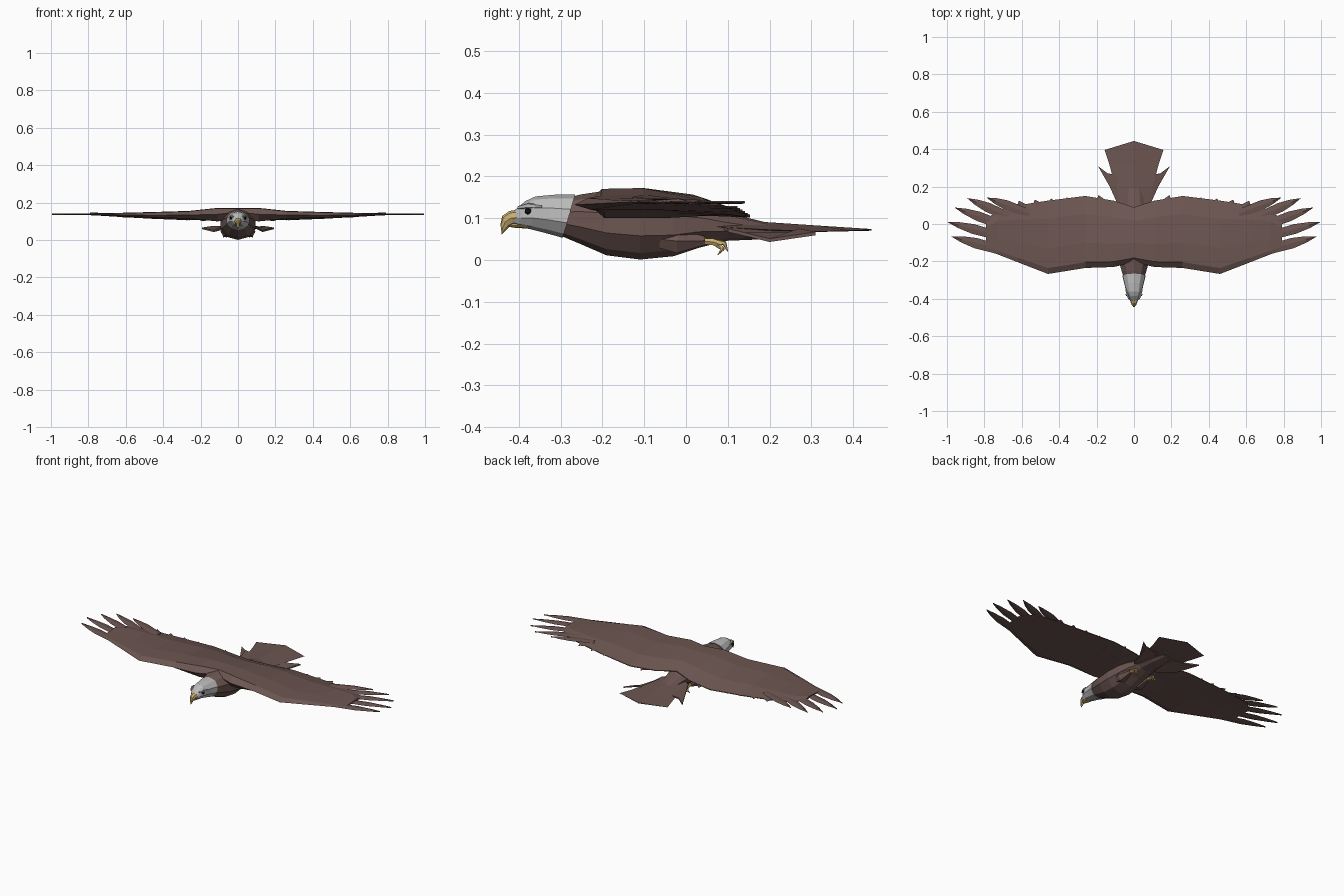
import bpy, bmesh, math
from mathutils import Vector


def material(name, rgb):
    m = bpy.data.materials.new(name)
    m.diffuse_color = (*rgb, 1)
    return m


BROWN = material("brown_feather", (0.15, 0.092, 0.082))
WHITE = material("pale_feather", (0.5, 0.5, 0.5))
YELLOW = material("horn_yellow", (0.6, 0.43, 0.16))
BLACK = material("eye_black", (0.01, 0.01, 0.01))


def finish(bm, name, mat, mirror=False):
    bmesh.ops.recalc_face_normals(bm, faces=bm.faces)
    me = bpy.data.meshes.new(name)
    bm.to_mesh(me)
    bm.free()
    me.materials.append(mat)
    ob = bpy.data.objects.new(name, me)
    bpy.context.collection.objects.link(ob)
    if mirror:
        ob.modifiers.new("mirror", 'MIRROR').use_axis[0] = True
    return ob


def loft(bm, rings, cap_start=True):
    rows = [[bm.verts.new(p) for p in r] for r in rings]
    n = len(rows[0])
    for a, b in zip(rows, rows[1:]):
        for i in range(n):
            j = (i + 1) % n
            bm.faces.new((a[i], a[j], b[j], b[i]))
    bm.faces.new(rows[-1])
    if cap_start:
        bm.faces.new(rows[0])


def oval(y, w, z0, z1, n=10, lean=0.0):
    # cross-section across the body; lean shifts the top along y
    out = []
    for i in range(n):
        a = math.pi / 2 + 2 * math.pi * i / n
        out.append((w * math.cos(a), y + lean * math.sin(a),
                    (z0 + z1) / 2 + (z1 - z0) / 2 * math.sin(a)))
    return out


def blade(bm, base, tip, w, z0, z1, t=0.007):
    # pointed feather: flat outline with a raised spine
    b, e = Vector((*base, z0)), Vector((*tip, z1))
    d = (e - b).normalized()
    s = Vector((-d.y, d.x, 0)) * w
    up = Vector((0, 0, t / 2))

    def ring(f, k):
        c = b.lerp(e, f)
        return [c + s * k, c + up, c - s * k, c - up]
    loft(bm, [ring(0, 0.9), ring(0.55, 1), ring(0.8, 0.62), ring(1, 0.04)])


def limb(bm, points, radii, n=6):
    # tapered tube along a few points
    rings = []
    for i, p in enumerate(points):
        d = Vector(points[min(i + 1, len(points) - 1)]) - Vector(points[max(i - 1, 0)])
        q = d.to_track_quat('Z', 'Y')
        rings.append([Vector(p) + q @ Vector((radii[i] * math.cos(2 * math.pi * k / n),
                                              radii[i] * math.sin(2 * math.pi * k / n), 0))
                      for k in range(n)])
    loft(bm, rings)


# Body
bm = bmesh.new()
loft(bm, [oval(*r) for r in (
    (-0.30, 0.052, 0.058, 0.145), (-0.25, 0.07, 0.037, 0.157), (-0.19, 0.088, 0.011, 0.166),
    (-0.11, 0.098, 0.001, 0.165), (-0.03, 0.092, 0.009, 0.155), (0.03, 0.078, 0.029, 0.14),
    (0.10, 0.06, 0.046, 0.112), (0.20, 0.045, 0.05, 0.088), (0.27, 0.02, 0.058, 0.08))])
finish(bm, "body", BROWN)

# Head and neck
bm = bmesh.new()
loft(bm, [oval(*r, lean=l) for r, l in (
    ((-0.414, 0.016, 0.088, 0.12), 0.005), ((-0.392, 0.032, 0.079, 0.141), 0.008),
    ((-0.365, 0.044, 0.073, 0.152), 0.005), ((-0.325, 0.052, 0.064, 0.156), 0.01),
    ((-0.28, 0.064, 0.053, 0.157), 0.015))])
finish(bm, "head", WHITE)

# Hooked beak
bm = bmesh.new()
loft(bm, [oval(*r, n=8, lean=l) for r, l in (
    ((-0.392, 0.027, 0.083, 0.121), -0.008), ((-0.417, 0.018, 0.084, 0.117), -0.006),
    ((-0.432, 0.012, 0.078, 0.105), -0.008), ((-0.439, 0.006, 0.068, 0.085), -0.005),
    ((-0.441, 0.001, 0.061, 0.064), 0))])
finish(bm, "upper_beak", YELLOW)
bm = bmesh.new()
loft(bm, [oval(-0.38, 0.024, 0.075, 0.09, 8), oval(-0.41, 0.014, 0.077, 0.088, 8),
          oval(-0.429, 0.004, 0.08, 0.086, 8)])
finish(bm, "lower_beak", YELLOW)

# Eyes and brows
bm = bmesh.new()
bmesh.ops.create_icosphere(bm, subdivisions=1, radius=0.009)
bmesh.ops.translate(bm, vec=(0.037, -0.378, 0.117), verts=bm.verts)
finish(bm, "eyes", BLACK, True)
bm = bmesh.new()
limb(bm, [(0.026, -0.402, 0.125), (0.036, -0.378, 0.13), (0.044, -0.345, 0.128)],
     [0.004, 0.007, 0.003], 5)
finish(bm, "brows", WHITE, True)

# Wings: x, leading y, trailing y, leading z, top z, trailing z, bottom z
bm = bmesh.new()
sections = []
for x, yl, yt, zl, zt, ze, zb in (
        (0.0, -0.205, 0.09, 0.15, 0.172, 0.125, 0.115),
        (0.11, -0.23, 0.125, 0.138, 0.172, 0.112, 0.1),
        (0.26, -0.235, 0.15, 0.134, 0.156, 0.108, 0.115),
        (0.46, -0.267, 0.125, 0.132, 0.15, 0.116, 0.12),
        (0.62, -0.205, 0.1, 0.135, 0.146, 0.125, 0.127),
        (0.73, -0.162, 0.075, 0.137, 0.144, 0.132, 0.132),
        (0.79, -0.138, 0.02, 0.138, 0.142, 0.135, 0.135)):
    c = yt - yl
    sections.append([(x, yl, zl), (x, yl + 0.08 * c, zt - 0.002), (x, yl + 0.35 * c, zt),
                     (x, yl + 0.75 * c, (zt + ze) / 2 + 0.008), (x, yt, ze + 0.002), (x, yt, ze - 0.002),
                     (x, yl + 0.5 * c, zb), (x, yl + 0.1 * c, zb)])
loft(bm, sections, cap_start=False)
finish(bm, "wings", BROWN, True)

# Splayed wingtip feathers
bm = bmesh.new()
for base, tip, w in (((0.56, 0.055), (0.785, 0.14), 0.026), ((0.65, 0.03), (0.89, 0.137), 0.026),
                     ((0.68, -0.015), (0.957, 0.087), 0.026), ((0.70, -0.07), (0.995, 0.01), 0.026),
                     ((0.69, -0.145), (0.975, -0.067), 0.028)):
    blade(bm, base, tip, w, 0.137, 0.138)
finish(bm, "wingtip_feathers", BROWN, True)

# Trailing-edge feathers
bm = bmesh.new()
for i in range(6):
    x = 0.15 + 0.085 * i
    blade(bm, (x - 0.02, -0.02), (x + 0.04, 0.153 - 0.006 * i), 0.045, 0.112 + 0.003 * i, 0.105 + 0.004 * i)
finish(bm, "trailing_feathers", BROWN, True)

# Tail fan: y, half width, centre z, edge z
bm = bmesh.new()
loft(bm, [[(-w, y - k, ze), (0, y, zc), (w, y - k, ze), (0, y, zc - t)] for y, w, zc, ze, t, k in (
    (0.06, 0.06, 0.096, 0.08, 0.03, 0), (0.2, 0.1, 0.09, 0.072, 0.025, 0),
    (0.32, 0.132, 0.082, 0.068, 0.015, 0), (0.444, 0.157, 0.074, 0.07, 0.004, 0.048))])
finish(bm, "tail", BROWN)

# Side feathers under the tail
bm = bmesh.new()
outline = [(0.03, 0.08, 0.08), (0.085, 0.1, 0.07), (0.13, 0.2, 0.046),
           (0.193, 0.31, 0.062), (0.14, 0.27, 0.07), (0.05, 0.26, 0.065)]
loft(bm, [[(x, y, z + d) for x, y, z in outline] for d in (-0.003, 0.005)])
finish(bm, "tail_side_feathers", BROWN, True)

# Thighs
bm = bmesh.new()
limb(bm, [(0.055, -0.06, 0.05), (0.06, -0.02, 0.045), (0.06, 0.045, 0.046)], [0.025, 0.033, 0.012])
finish(bm, "thighs", BROWN, True)

# Feet with curved talons
bm = bmesh.new()
limb(bm, [(0.06, 0.03, 0.046), (0.06, 0.065, 0.043), (0.06, 0.085, 0.036)], [0.008, 0.009, 0.009])
for dx in (-0.02, 0, 0.02):
    limb(bm, [(0.06, 0.075, 0.037), (0.06 + dx * 0.7, 0.088, 0.026), (0.06 + dx, 0.076, 0.012)],
         [0.007, 0.005, 0.001], 5)
limb(bm, [(0.06, 0.075, 0.043), (0.06, 0.092, 0.04), (0.06, 0.1, 0.02)], [0.007, 0.006, 0.001], 5)
finish(bm, "feet", YELLOW, True)
